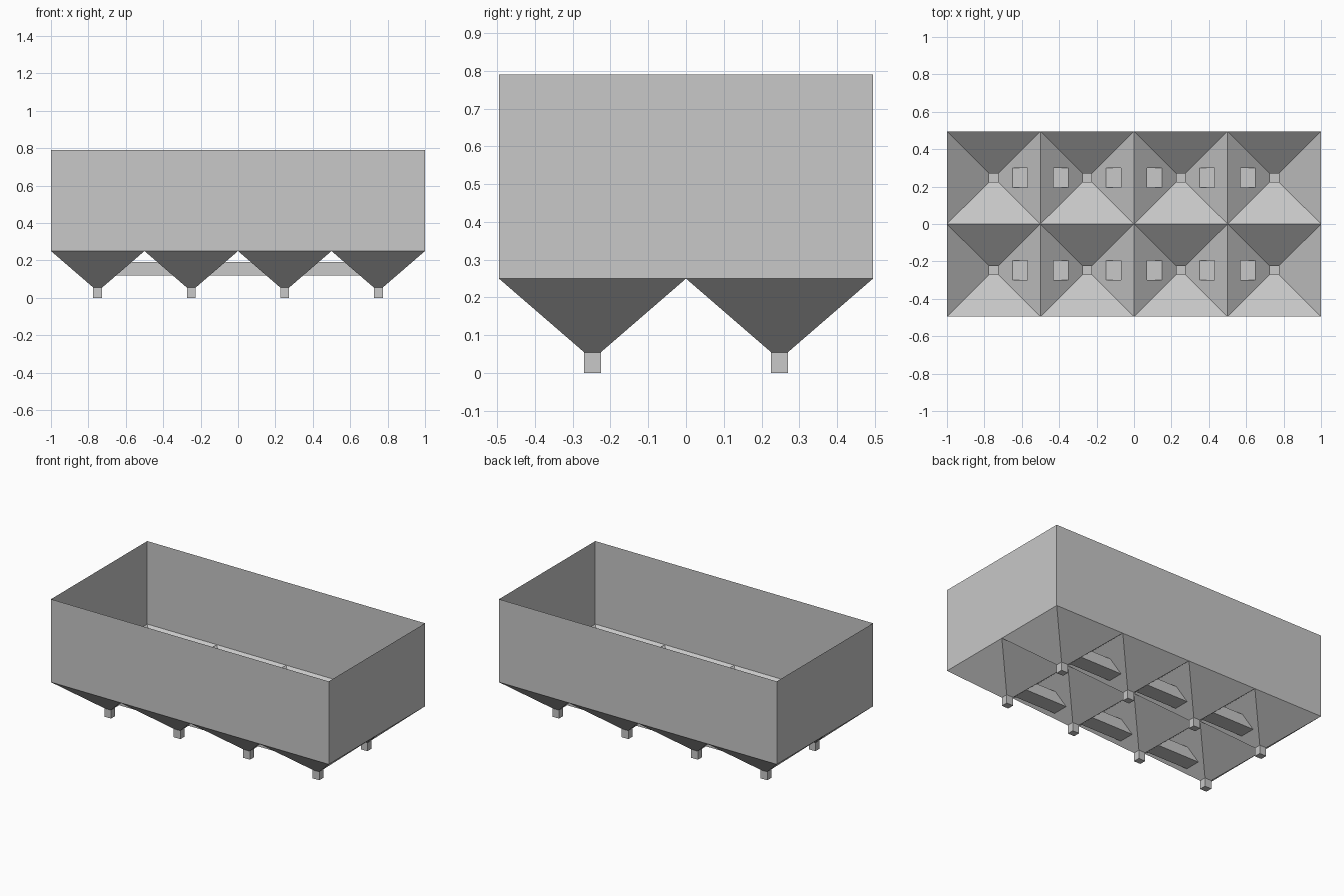
import bpy, bmesh

if "Cube" in bpy.data.objects:
    bpy.data.objects.remove(bpy.data.objects["Cube"], do_unlink=True)

grey = bpy.data.materials.new("sheet_grey")
grey.use_nodes = True
colour = (0.58, 0.58, 0.58, 1)
grey.diffuse_color = colour
grey.node_tree.nodes["Principled BSDF"].inputs["Base Color"].default_value = colour

TOP, RIM, NECK = 0.79, 0.25, 0.055      # heights of wall top, hopper rim, spout neck
HX, HY = 0.25, 0.2475                   # hopper half sizes
SX, SY = 0.024, 0.022                   # spout half sizes
DUCT_LOW, DUCT_HIGH, DUCT_HALF = 0.12, 0.19, 0.052


def rect(cx, cy, hx, hy, z):
    return [(cx - hx, cy - hy, z), (cx + hx, cy - hy, z),
            (cx + hx, cy + hy, z), (cx - hx, cy + hy, z)]


def strips(a, b):
    """Quads joining two matching closed loops."""
    n = len(a)
    return [[a[i], a[(i + 1) % n], b[(i + 1) % n], b[i]] for i in range(n)]


def make(name, faces):
    bm = bmesh.new()
    for f in faces:
        bm.faces.new([bm.verts.new(p) for p in f])
    bmesh.ops.remove_doubles(bm, verts=bm.verts, dist=1e-5)
    bmesh.ops.recalc_face_normals(bm, faces=bm.faces)
    mesh = bpy.data.meshes.new(name)
    bm.to_mesh(mesh)
    bm.free()
    mesh.materials.append(grey)
    bpy.context.collection.objects.link(bpy.data.objects.new(name, mesh))


def slope_offset(z):
    """Distance from hopper centre to its side slope at height z."""
    return SX + (HX - SX) * (z - NECK) / (RIM - NECK)


# Open bin walls
make("bin_walls", strips(rect(0, 0, 4 * HX, 2 * HY, RIM), rect(0, 0, 4 * HX, 2 * HY, TOP)))

low, high = slope_offset(DUCT_LOW), slope_offset(DUCT_HIGH)
for row, cy in (("front", -HY), ("back", HY)):
    for i in range(4):
        cx = (2 * i - 3) * HX
        # Hopper, with duct openings on sides that meet a neighbour
        faces = []
        for k, quad in enumerate(strips(rect(cx, cy, SX, SY, NECK), rect(cx, cy, HX, HY, RIM))):
            if (k == 1 and i < 3) or (k == 3 and i > 0):
                s = 1 if k == 1 else -1
                hole = [(cx + s * low, cy - s * DUCT_HALF, DUCT_LOW),
                        (cx + s * low, cy + s * DUCT_HALF, DUCT_LOW),
                        (cx + s * high, cy + s * DUCT_HALF, DUCT_HIGH),
                        (cx + s * high, cy - s * DUCT_HALF, DUCT_HIGH)]
                faces += strips(quad, hole)
            else:
                faces.append(quad)
        make(f"{row}_hopper_{i + 1}", faces)

        # Spout with closed bottom
        base = rect(cx, cy, SX, SY, 0)
        make(f"{row}_spout_{i + 1}", strips(base, rect(cx, cy, SX, SY, NECK)) + [base])

        # Duct joining this hopper to the next
        if i < 3:
            mid = cx + HX
            bottom = rect(mid, cy, HX - low, DUCT_HALF, DUCT_LOW)
            top = rect(mid, cy, HX - high, DUCT_HALF, DUCT_HIGH)
            sides = strips(bottom, top)
            make(f"{row}_duct_{i + 1}", [bottom, top, sides[0], sides[2]])
